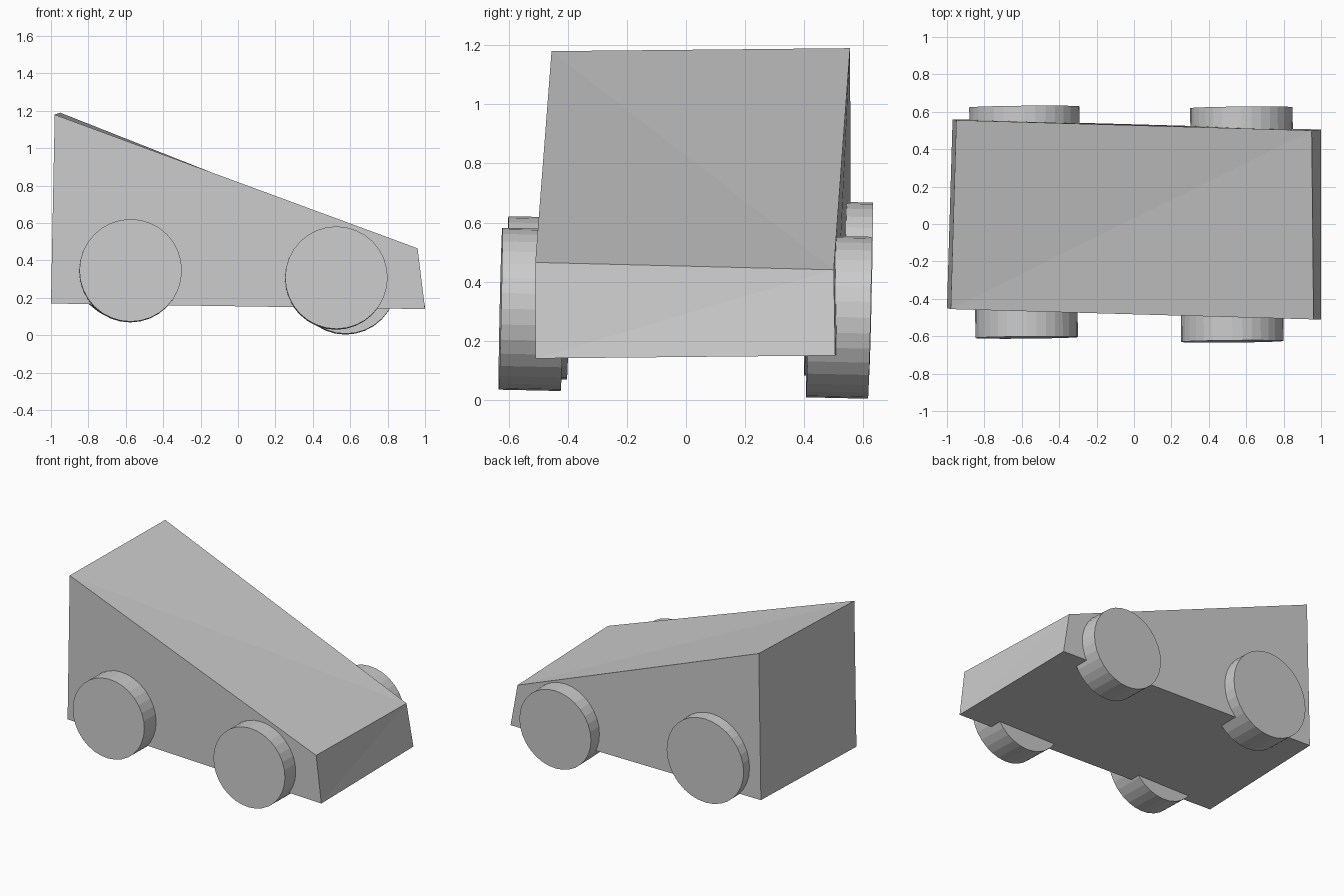
import bpy
import bmesh
import math
from mathutils import Matrix

if "Cube" in bpy.data.objects:
    bpy.data.objects.remove(bpy.data.objects["Cube"])

LEAN = Matrix.Rotation(0.01, 4, 'Z') @ Matrix.Rotation(-0.022, 4, 'X')


def add_object(name, bm):
    bmesh.ops.recalc_face_normals(bm, faces=bm.faces[:])
    mesh = bpy.data.meshes.new(name)
    bm.to_mesh(mesh)
    bm.free()
    obj = bpy.data.objects.new(name, mesh)
    bpy.context.collection.objects.link(obj)
    return obj


# Wedge body: two slightly skewed side profiles bridged together
right_side = [(-1.0, -0.45, 0.17), (1.0, -0.51, 0.14), (0.96, -0.51, 0.465), (-0.98, -0.455, 1.18)]
left_side = [(-0.97, 0.56, 0.175), (1.0, 0.505, 0.15), (0.95, 0.50, 0.44), (-0.95, 0.555, 1.19)]
bm = bmesh.new()
r = [bm.verts.new(p) for p in right_side]
l = [bm.verts.new(p) for p in left_side]
bm.faces.new(r)
bm.faces.new(l[::-1])
for i in (0, 3):
    j = (i + 1) % 4
    bm.faces.new((r[i], l[i], l[j], r[j]))
# Nose and sloping top are split along their diagonals
for a, b, c, d in ((r[1], r[2], l[2], l[1]), (r[3], l[3], l[2], r[2])):
    bm.faces.new((a, b, c))
    bm.faces.new((a, c, d))
add_object("body", bm)


# Wheels: solid discs with a slight lean
def wheel(name, centre, radius, width):
    bm = bmesh.new()
    bmesh.ops.create_cone(bm, cap_ends=True, segments=32, radius1=radius, radius2=radius,
                          depth=width, matrix=Matrix.Rotation(math.pi / 2, 4, 'X'))
    obj = add_object(name, bm)
    obj.matrix_world = Matrix.Translation(centre) @ LEAN


wheel("front_right_wheel", (0.525, -0.523, 0.306), 0.274, 0.21)
wheel("rear_right_wheel", (-0.575, -0.502, 0.345), 0.274, 0.21)
wheel("front_left_wheel", (0.575, 0.517, 0.28), 0.274, 0.21)
wheel("rear_left_wheel", (-0.585, 0.516, 0.375), 0.295, 0.22)
